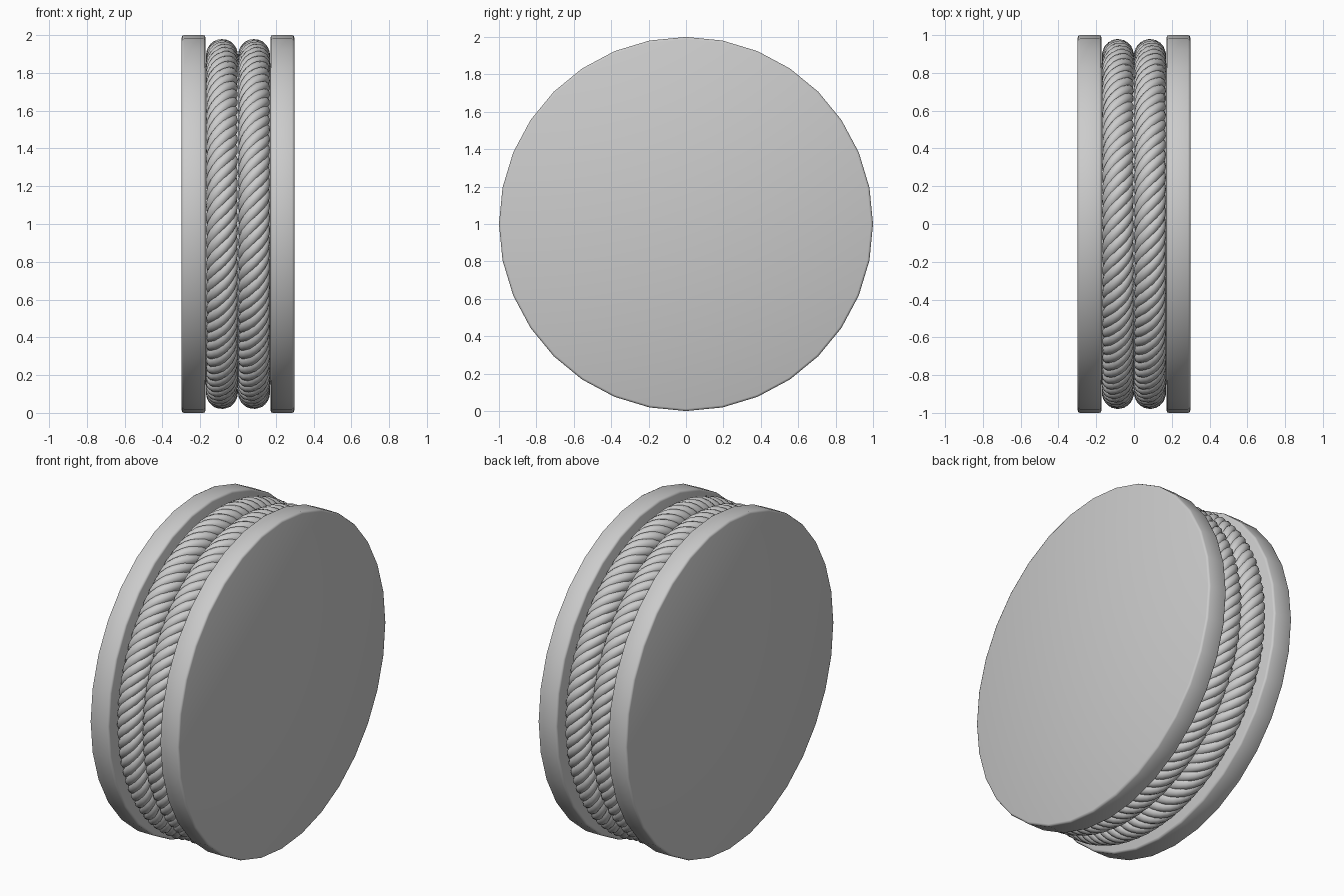
import bpy
import math
from math import cos, sin, pi

cube = bpy.data.objects.get("Cube")
if cube:
    bpy.data.objects.remove(cube, do_unlink=True)

grey = bpy.data.materials.new("light_grey")
grey.use_nodes = True
colour = (0.6, 0.6, 0.6, 1)
grey.diffuse_color = colour
grey.node_tree.nodes["Principled BSDF"].inputs["Base Color"].default_value = colour


def make_disc(name, x, radius, width, bevel=0):
    """Upright 32-sided disc with its axis along x."""
    bpy.ops.mesh.primitive_cylinder_add(
        vertices=32, radius=radius, depth=width,
        location=(x, 0, 1), rotation=(0, pi / 2, 0))
    disc = bpy.context.object
    disc.name = name
    disc.data.materials.append(grey)
    if bevel:
        mod = disc.modifiers.new("soft_rim", 'BEVEL')
        mod.width = bevel
        mod.segments = 2
        mod.limit_method = 'ANGLE'
        mod.angle_limit = math.radians(40)
        bpy.ops.object.modifier_apply(modifier=mod.name)
    bpy.ops.object.shade_smooth()
    return disc


def make_rope(name, x, ring=0.895, outer=0.085, strands=6, turns=15):
    """Ring of strands twisted round a circle in the yz plane."""
    thick = 0.031
    coil = outer - thick
    steps = turns * 16
    curve = bpy.data.curves.new(name, 'CURVE')
    curve.dimensions = '3D'
    curve.bevel_depth = thick
    curve.bevel_resolution = 3
    for s in range(strands):
        spline = curve.splines.new('POLY')
        spline.points.add(steps - 1)
        spline.use_cyclic_u = True
        for i, point in enumerate(spline.points):
            a = 2 * pi * i / steps
            b = turns * a + 2 * pi * s / strands
            r = ring + coil * cos(b)
            point.co = (x + coil * sin(b), -r * cos(a), 1 + r * sin(a), 1)
    rope = bpy.data.objects.new(name, curve)
    bpy.context.collection.objects.link(rope)
    bpy.ops.object.select_all(action='DESELECT')
    rope.select_set(True)
    bpy.context.view_layer.objects.active = rope
    curve.materials.append(grey)
    bpy.ops.object.convert(target='MESH')
    bpy.ops.object.shade_smooth()


# Outer discs and the twisted rope rings, mirrored about x = 0
for side, sign in (("left", 1), ("right", -1)):
    make_disc(side + "_disc", sign * 0.235, 1, 0.126, bevel=0.012)
    make_rope(side + "_rope", sign * 0.085)

# Hidden hub joining the discs inside the ropes
make_disc("hub", 0, 0.85, 0.36)
